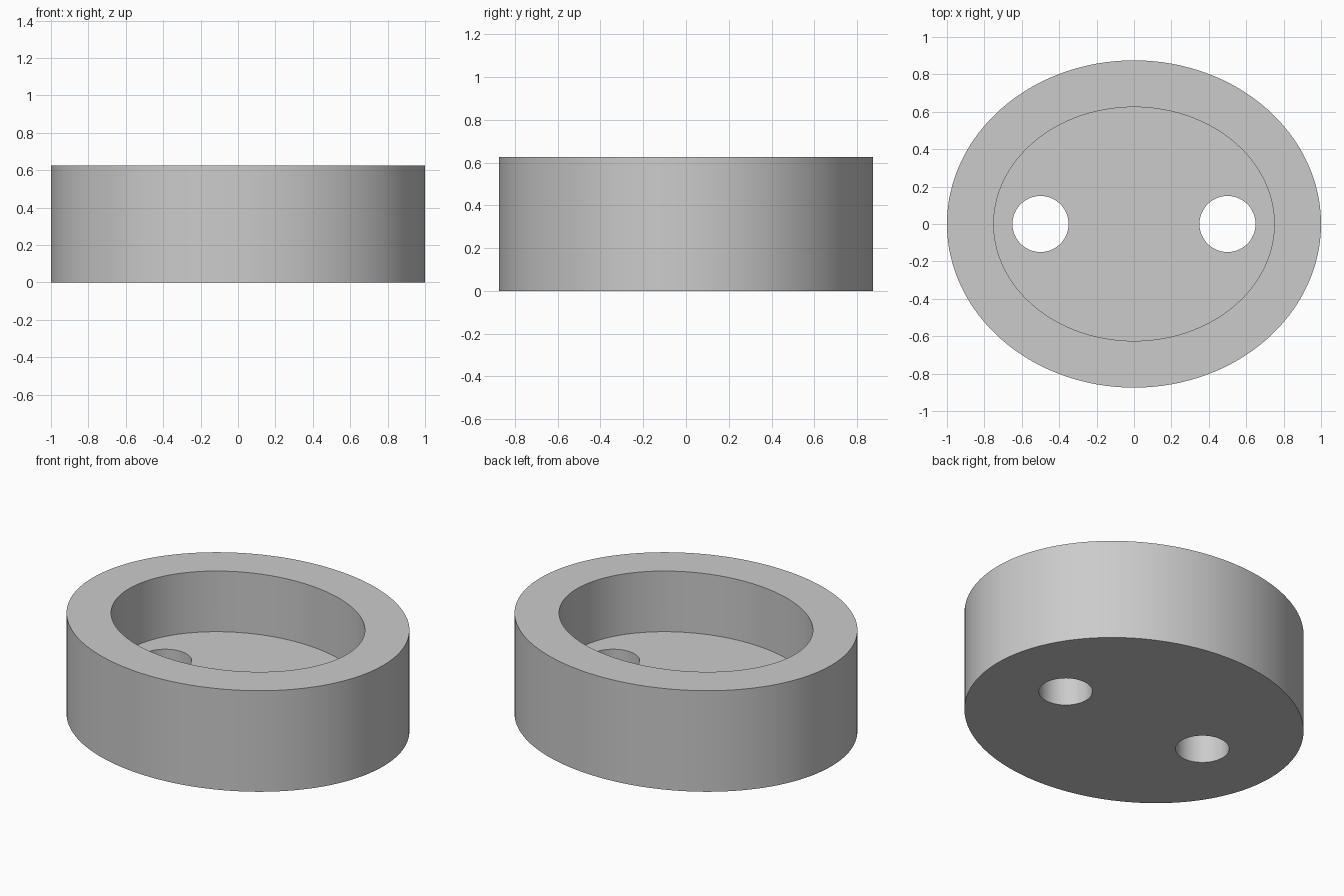
import bpy, math

if "Cube" in bpy.data.objects:
    bpy.data.objects.remove(bpy.data.objects["Cube"])

grey = bpy.data.materials.new("grey")
grey.diffuse_color = (0.6, 0.6, 0.6, 1.0)
grey.use_nodes = True
grey.node_tree.nodes["Principled BSDF"].inputs["Base Color"].default_value = grey.diffuse_color


def elliptic_cylinder(name, rx, ry, z0, z1, x=0.0, sides=128):
    bpy.ops.mesh.primitive_cylinder_add(vertices=sides, radius=1, depth=1,
                                        location=(x, 0, (z0 + z1) / 2))
    ob = bpy.context.object
    ob.name = name
    ob.scale = (rx, ry, z1 - z0)
    bpy.ops.object.transform_apply(location=True, rotation=True, scale=True)
    ob.data.materials.append(grey)
    return ob


# Oval outer body
body = elliptic_cylinder("oval_cup", 1.0, 0.875, 0.0, 0.625)

# Oval recess and the two round holes through the floor
cutters = [elliptic_cylinder("recess_cutter", 0.75, 0.625, 0.25, 0.8)]
for side in (-1, 1):
    cutters.append(elliptic_cylinder("hole_cutter", 0.15, 0.15, -0.2, 0.4,
                                     x=0.5 * side, sides=64))

bpy.ops.object.select_all(action='DESELECT')
body.select_set(True)
bpy.context.view_layer.objects.active = body
for cutter in cutters:
    mod = body.modifiers.new("cut", 'BOOLEAN')
    mod.operation = 'DIFFERENCE'
    mod.solver = 'EXACT'
    mod.object = cutter
    bpy.ops.object.modifier_apply(modifier=mod.name)
    bpy.data.objects.remove(cutter)

# Smooth walls with sharp rims
bpy.ops.object.shade_smooth_by_angle(angle=math.radians(30))
